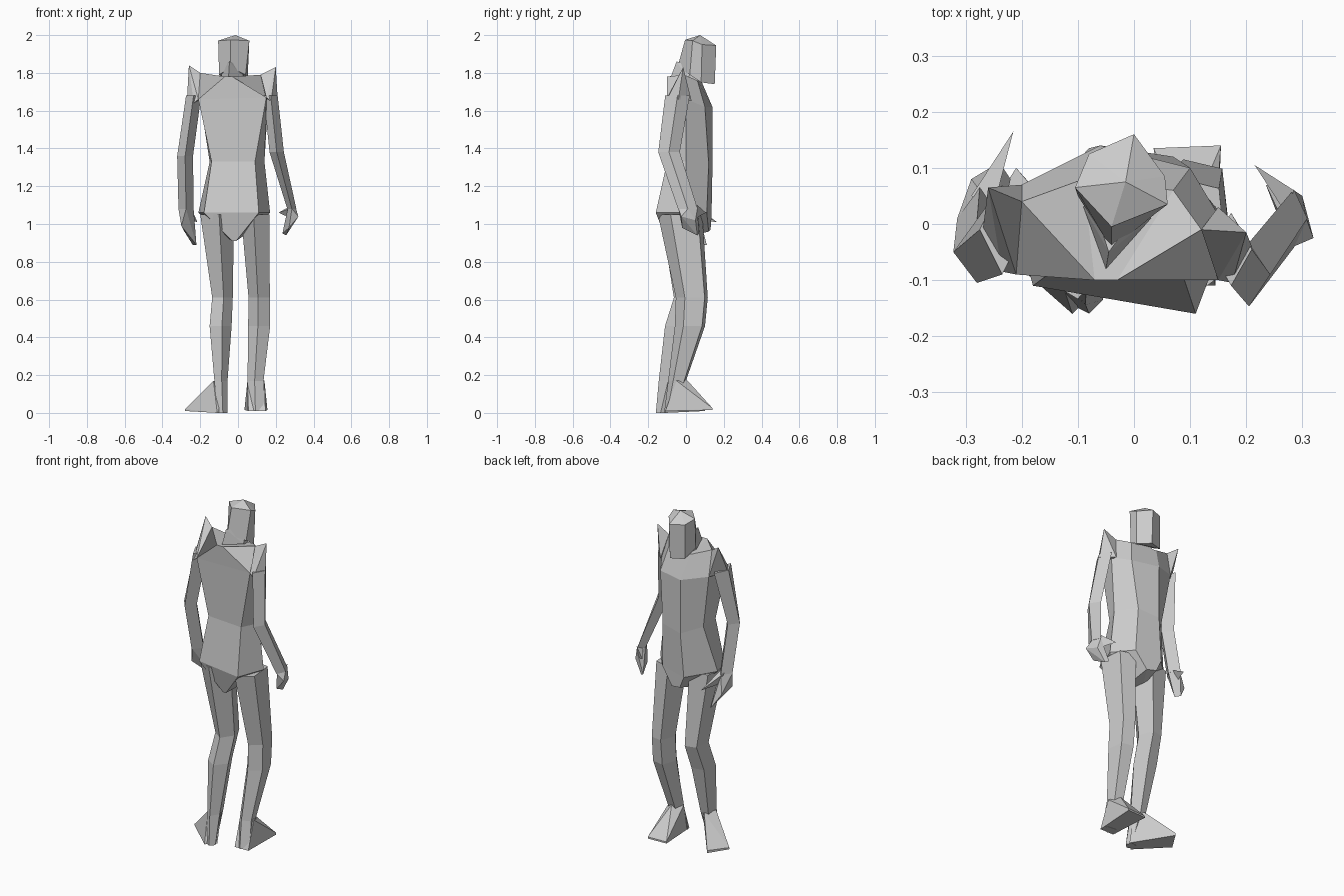
import bpy, bmesh
from math import cos, sin, tau


def finish(bm, name):
    bmesh.ops.recalc_face_normals(bm, faces=bm.faces)
    me = bpy.data.meshes.new(name)
    bm.to_mesh(me)
    bm.free()
    ob = bpy.data.objects.new(name, me)
    bpy.context.collection.objects.link(ob)
    return ob


def loft(name, rings, tip=None):
    """Skin equal-length rings; the first end may close on a tip point."""
    bm = bmesh.new()
    rows = [[bm.verts.new(p) for p in r] for r in rings]
    n = len(rows[0])
    for a, b in zip(rows, rows[1:]):
        for i in range(n):
            j = (i + 1) % n
            bm.faces.new((a[i], a[j], b[j], b[i]))
    if tip:
        t = bm.verts.new(tip)
        for i in range(n):
            bm.faces.new((t, rows[0][i], rows[0][(i + 1) % n]))
    else:
        bm.faces.new(rows[0])
    bm.faces.new(rows[-1])
    bmesh.ops.triangulate(bm, faces=[f for f in bm.faces if len(f.verts) > 4])
    return finish(bm, name)


def hull(name, pts):
    bm = bmesh.new()
    vs = [bm.verts.new(p) for p in pts]
    res = bmesh.ops.convex_hull(bm, input=vs)
    bmesh.ops.delete(bm, geom=[v for v in res["geom_interior"]
                               if isinstance(v, bmesh.types.BMVert)], context='VERTS')
    return finish(bm, name)


def oval(x, y, z, rx, ry, n, turn):
    return [(x + rx * cos(tau * (i + turn) / n), y + ry * sin(tau * (i + turn) / n), z)
            for i in range(n)]


# Torso: back left, back right, right side, front right, front left, side left
loft("torso", [
    [(-0.07, -0.10, 1.78), (-0.03, -0.10, 1.78), (0.12, -0.01, 1.79),
     (0.07, 0.06, 1.76), (-0.09, 0.08, 1.76), (-0.20, 0.04, 1.80)],
    [(-0.21, -0.09, 1.66), (0.15, -0.10, 1.67), (0.16, 0.00, 1.66),
     (0.10, 0.10, 1.62), (-0.06, 0.14, 1.62), (-0.20, 0.07, 1.65)],
    [(-0.14, -0.08, 1.33), (0.09, -0.10, 1.33), (0.14, 0.00, 1.33),
     (0.07, 0.12, 1.32), (-0.06, 0.14, 1.30), (-0.15, 0.05, 1.33)],
    [(-0.18, -0.11, 1.06), (0.11, -0.16, 1.06), (0.17, 0.00, 1.06),
     (0.08, 0.11, 1.06), (-0.08, 0.135, 1.04), (-0.21, 0.00, 1.06)],
    [(-0.03, -0.10, 0.91), (-0.01, -0.10, 0.91), (0.02, 0.00, 0.93),
     (0.01, 0.12, 0.96), (-0.05, 0.13, 0.97), (-0.06, 0.00, 0.93)],
])

# Neck leaning forward out of the shoulders
hull("neck", [(-0.05, -0.08, 1.78), (-0.045, -0.05, 1.86), (-0.09, 0.03, 1.77),
              (0.03, 0.01, 1.77), (0.02, 0.07, 1.75), (-0.06, 0.08, 1.75),
              (-0.08, 0.06, 1.84), (0.02, 0.04, 1.84)])

# Head: six-sided block with a low crown
loft("head", [
    [(-0.105, 0.065, 1.97), (-0.04, -0.005, 1.975), (0.06, 0.035, 1.97),
     (0.055, 0.085, 1.95), (0.00, 0.16, 1.945), (-0.08, 0.125, 1.95)],
    [(-0.10, 0.05, 1.79), (-0.04, -0.045, 1.83), (0.04, 0.02, 1.79),
     (0.05, 0.08, 1.75), (0.00, 0.152, 1.74), (-0.08, 0.125, 1.745)],
], tip=(-0.015, 0.075, 2.0))

# Shoulders: pointed caps bridging torso and arm
hull("left_shoulder", [(-0.26, 0.065, 1.84), (-0.20, 0.04, 1.80), (-0.21, -0.09, 1.66),
                       (-0.20, 0.07, 1.65), (-0.27, -0.015, 1.66), (-0.235, -0.085, 1.64)])
hull("right_shoulder", [(0.20, -0.015, 1.83), (0.12, -0.01, 1.79), (0.15, -0.10, 1.67),
                        (0.15, 0.03, 1.65), (0.21, -0.04, 1.66), (0.175, -0.105, 1.65)])

# Arms: shoulder, elbow, wrist
arms = {
    "left": [(-0.235, -0.01, 1.68, .04, .08), (-0.28, -0.05, 1.36, .042, .055),
             (-0.275, 0.01, 1.08, .04, .055)],
    "right": [(0.173, -0.045, 1.68, .037, .065), (0.205, -0.09, 1.38, .038, .057),
              (0.285, 0.01, 1.08, .024, .052)],
}
for side, secs in arms.items():
    loft(side + "_arm", [oval(*s, 4, 0.0) for s in secs])

# Hands: tapered mitten plus a thumb spike
hands = {
    "left": ([(-0.315, 0.01, 1.08), (-0.275, 0.06, 1.08), (-0.235, 0.01, 1.08),
              (-0.275, -0.04, 1.08), (-0.30, -0.01, 0.99), (-0.29, 0.08, 0.97),
              (-0.24, 0.11, 0.89), (-0.22, 0.08, 0.89)],
             [(-0.29, 0.05, 1.09), (-0.25, 0.03, 1.09), (-0.26, 0.06, 1.02),
              (-0.215, 0.165, 1.01)]),
    "right": ([(0.307, 0.01, 1.08), (0.285, 0.06, 1.08), (0.263, 0.01, 1.08),
               (0.285, -0.04, 1.08), (0.32, -0.025, 1.04), (0.30, 0.05, 1.02),
               (0.255, 0.06, 0.94), (0.235, 0.07, 0.95), (0.27, -0.02, 0.98)],
              [(0.285, 0.06, 1.10), (0.27, 0.02, 1.08), (0.28, 0.05, 1.03),
               (0.215, 0.105, 1.06)]),
}
for side, (palm, thumb) in hands.items():
    hull(side + "_hand", palm)
    hull(side + "_thumb", thumb)

# Legs: hip, knee, upper calf, ankle, heel; each turned the way its foot points
legs = {
    "left": (0.875, [(-0.115, -0.025, 1.05, .095, .11), (-0.085, 0.02, 0.61, .058, .085),
                     (-0.095, -0.03, 0.46, .062, .082), (-0.092, -0.085, 0.17, .037, .06),
                     (-0.085, -0.13, 0.0, .03, .03)]),
    "right": (0.625, [(0.095, -0.025, 1.05, .08, .125), (0.115, 0.035, 0.61, .06, .09),
                      (0.115, 0.025, 0.46, .062, .085), (0.095, -0.045, 0.17, .045, .05),
                      (0.10, -0.085, 0.01, .05, .03)]),
}
for side, (turn, secs) in legs.items():
    loft(side + "_leg", [oval(*s, 5, turn) for s in secs])

# Feet: wedges from ankle to toes; the left one is turned out
hull("left_foot", [(-0.13, -0.10, 0.17), (-0.06, -0.07, 0.17), (-0.10, -0.03, 0.17),
                   (-0.06, -0.11, 0.0), (-0.11, -0.16, 0.0),
                   (-0.28, -0.01, 0.01), (-0.28, -0.01, 0.02),
                   (-0.21, 0.10, 0.01), (-0.21, 0.10, 0.025)])
hull("right_foot", [(0.05, -0.05, 0.17), (0.14, -0.05, 0.17), (0.095, 0.0, 0.18),
                    (0.055, -0.11, 0.01), (0.145, -0.11, 0.01),
                    (0.035, 0.135, 0.015), (0.035, 0.135, 0.025),
                    (0.155, 0.14, 0.015), (0.155, 0.14, 0.025)])
